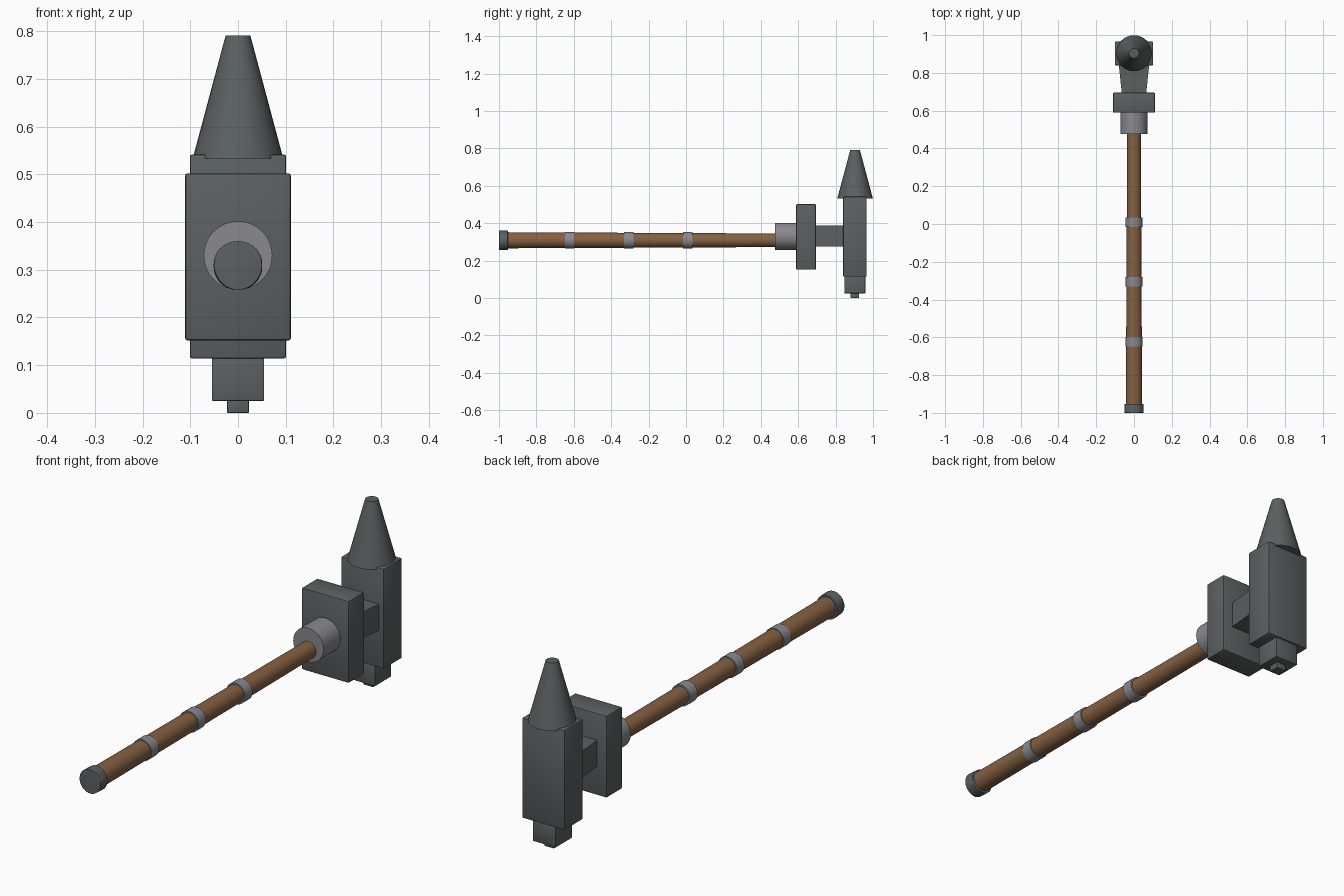
import bpy, bmesh, math
from mathutils import Matrix, Vector

if "Cube" in bpy.data.objects:
    bpy.data.objects.remove(bpy.data.objects["Cube"])


def material(name, rgb):
    m = bpy.data.materials.new(name)
    m.diffuse_color = (*rgb, 1)
    m.use_nodes = True
    m.node_tree.nodes["Principled BSDF"].inputs["Base Color"].default_value = m.diffuse_color
    return m


DARK = material("dark iron", (0.105, 0.118, 0.118))
LIGHT = material("light steel", (0.25, 0.25, 0.275))
WOOD = material("brown wood", (0.235, 0.118, 0.054))


def finish(name, bm, mat):
    bmesh.ops.recalc_face_normals(bm, faces=bm.faces[:])
    me = bpy.data.meshes.new(name)
    bm.to_mesh(me)
    bm.free()
    me.materials.append(mat)
    ob = bpy.data.objects.new(name, me)
    bpy.context.collection.objects.link(ob)
    bpy.ops.object.select_all(action='DESELECT')
    ob.select_set(True)
    bpy.context.view_layer.objects.active = ob
    bpy.ops.object.shade_smooth_by_angle(angle=math.radians(35))
    return ob


def box(name, half_x, y0, y1, z0, z1, mat, bevel=0.005, front_half_x=None):
    bm = bmesh.new()
    bmesh.ops.create_cube(bm, size=2)
    for v in bm.verts:
        hx = front_half_x if front_half_x and v.co.y < 0 else half_x
        v.co = Vector((v.co.x * hx, y0 if v.co.y < 0 else y1, z0 if v.co.z < 0 else z1))
    if bevel:
        bmesh.ops.bevel(bm, geom=bm.edges[:], offset=bevel, segments=2,
                        profile=0.5, affect='EDGES')
    return finish(name, bm, mat)


def rod(name, r0, r1, y0, y1, z, mat, bevel=0.0):
    # tapered cylinder along y, radius r0 at y0 and r1 at y1
    bm = bmesh.new()
    bmesh.ops.create_cone(bm, cap_ends=True, segments=32, radius1=r0, radius2=r1, depth=y1 - y0)
    bm.transform(Matrix.Translation((0, (y0 + y1) / 2, z)) @ Matrix.Rotation(-math.pi / 2, 4, 'X'))
    if bevel:
        rim = [e for e in bm.edges if abs(e.verts[0].co.y - e.verts[1].co.y) < 1e-5]
        bmesh.ops.bevel(bm, geom=rim, offset=bevel, segments=2, profile=0.5, affect='EDGES')
    return finish(name, bm, mat)


# Handle, bands and end cap
AXIS = 0.309
rod("handle", 0.043, 0.036, -0.97, 0.55, AXIS, WOOD)
rod("end_cap", 0.051, 0.051, -1.0, -0.953, AXIS, DARK, 0.003)
for i, y in enumerate((-0.623, -0.306, 0.01)):
    rod(f"band_{i + 1}", 0.045, 0.045, y - 0.025, y + 0.025, AXIS, LIGHT)

# Collar, plate and flared neck
rod("collar", 0.072, 0.072, 0.476, 0.592, 0.33, LIGHT)
box("plate", 0.111, 0.589, 0.695, 0.152, 0.502, DARK)
box("neck", 0.081, 0.685, 0.85, 0.275, 0.387, DARK, 0, front_half_x=0.064)

# Head block with stepped striking end
box("head_block", 0.101, 0.84, 0.966, 0.114, 0.542, DARK)
box("lower_step", 0.055, 0.847, 0.959, 0.025, 0.125, DARK, 0.003)
box("lower_tip", 0.023, 0.880, 0.926, 0.0, 0.035, DARK, 0.002)

# Blunt spike on top
bm = bmesh.new()
bmesh.ops.create_cone(bm, cap_ends=True, segments=32, radius1=0.095, radius2=0.026, depth=0.258)
bm.transform(Matrix.Translation((0, 0.904, 0.533 + 0.129)))
finish("spike", bm, DARK)
